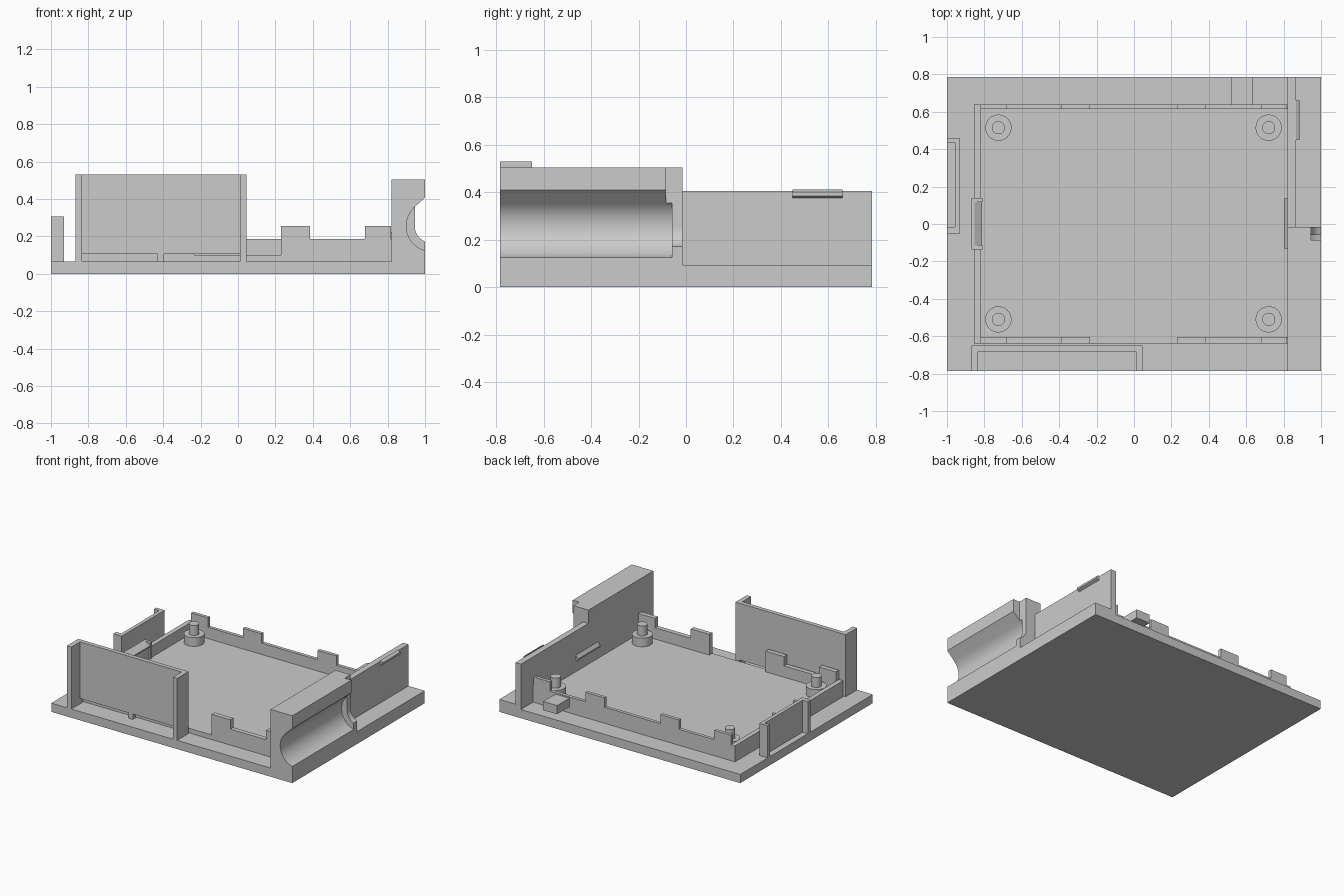
import bpy, bmesh, math

if "Cube" in bpy.data.objects:
    bpy.data.objects.remove(bpy.data.objects["Cube"])

grey = bpy.data.materials.new("light_grey")
grey.diffuse_color = (0.6, 0.6, 0.6, 1)
grey.use_nodes = True
grey.node_tree.nodes["Principled BSDF"].inputs["Base Color"].default_value = grey.diffuse_color


def finish(bm, name):
    bmesh.ops.recalc_face_normals(bm, faces=bm.faces)
    mesh = bpy.data.meshes.new(name)
    bm.to_mesh(mesh)
    bm.free()
    mesh.materials.append(grey)
    ob = bpy.data.objects.new(name, mesh)
    bpy.context.collection.objects.link(ob)
    return ob


def smooth(ob):
    bpy.ops.object.select_all(action='DESELECT')
    ob.select_set(True)
    bpy.context.view_layer.objects.active = ob
    bpy.ops.object.shade_smooth_by_angle(angle=math.radians(30))


def prism(name, pts, y0, y1):
    """Extrude an x-z profile from y0 to y1."""
    bm = bmesh.new()
    face = bm.faces.new([bm.verts.new((x, y0, z)) for x, z in pts])
    new = bmesh.ops.extrude_face_region(bm, geom=[face])["geom"]
    bmesh.ops.translate(bm, vec=(0, y1 - y0, 0),
                        verts=[v for v in new if isinstance(v, bmesh.types.BMVert)])
    return finish(bm, name)


def box(name, x0, x1, y0, y1, z0, z1):
    return prism(name, [(x0, z0), (x1, z0), (x1, z1), (x0, z1)], y0, y1)


def arc(r, a0, a1, n=24):
    """Arc around the cable groove axis."""
    return [(1.035 + r * math.cos(math.radians(a0 + (a1 - a0) * i / n)),
             0.255 + r * math.sin(math.radians(a0 + (a1 - a0) * i / n))) for i in range(n + 1)]


BASE, FLOOR, RIM, TAB = 0.065, 0.10, 0.185, 0.255

# base plate, raised inner floor and right ledge
box("base_plate", -1, 0.82, -0.785, 0.785, 0, BASE)
box("inner_floor", -0.82, 0.82, -0.64, 0.615, BASE, FLOOR)
box("right_ledge", 0.82, 1, -0.015, 0.785, 0, 0.093)

# rim around the floor, open in the middle of the front
box("left_rim", -0.855, -0.82, -0.64, 0.64, BASE, RIM)
box("back_rim", -0.82, 0.82, 0.615, 0.64, BASE, RIM)
box("front_rim_left", -0.82, -0.235, -0.64, -0.605, FLOOR, RIM)
box("front_rim_right", 0.23, 0.82, -0.64, -0.605, FLOOR, RIM)

# raised tabs on the rim
for x0, x1 in ((-0.82, -0.68), (-0.39, -0.235), (0.23, 0.385), (0.68, 0.817)):
    box("front_tab", x0, x1, -0.64, -0.605, RIM, TAB)
    box("back_tab", x0, x1, 0.615, 0.64, RIM, TAB)

# stand-offs with locating pins
for x in (-0.725, 0.72):
    for y in (-0.51, 0.515):
        bm = bmesh.new()
        bmesh.ops.create_circle(bm, cap_ends=True, segments=32, radius=0.07)
        bmesh.ops.translate(bm, verts=bm.verts, vec=(x, y, FLOOR))
        face = bm.faces[:][0]
        for step, scale in ((0.065, 1), (0, 0.5), (0.075, 1)):
            new = bmesh.ops.extrude_face_region(bm, geom=[face])["geom"]
            face = [f for f in new if isinstance(f, bmesh.types.BMFace)][0]
            for v in face.verts:
                v.co.x = x + (v.co.x - x) * scale
                v.co.y = y + (v.co.y - y) * scale
                v.co.z += step
        smooth(finish(bm, "standoff"))

# tall front panel, held between two posts above a thin gap
box("front_panel", -0.833, 0.01, -0.682, -0.65, 0.105, 0.53)
box("front_panel_post", -0.87, -0.833, -0.785, -0.65, BASE, 0.53)
box("front_panel_post", 0.01, 0.045, -0.785, -0.65, BASE, 0.53)
box("front_panel_foot", -0.43, -0.395, -0.682, -0.65, BASE, 0.105)

# left panel with end posts
box("left_panel", -0.957, -0.93, -0.015, 0.435, BASE, 0.305)
box("left_panel_post", -1, -0.93, -0.05, -0.015, BASE, 0.305)
box("left_panel_post", -1, -0.93, 0.435, 0.46, BASE, 0.305)

# right block with cable groove, top notch and narrow end wall
groove = arc(0.135, 255, 135)
smooth(prism("groove_block", [(0.82, 0), (1, 0)] + groove +
             [(1, 0.41), (1, 0.505), (0.82, 0.505)], -0.785, -0.085))
smooth(prism("groove_end", [(0.82, 0), (1, 0)] + groove +
             [(0.945, 0.355), (0.945, 0.505), (0.82, 0.505)], -0.085, -0.058))
smooth(prism("groove_end_wall", [(0.82, 0), (1, 0)] + arc(0.09, 247, 180) +
             [(0.945, 0.505), (0.82, 0.505)], -0.058, -0.015))

# right wall with outer catch
box("right_wall", 0.82, 0.865, -0.015, 0.785, 0.093, 0.405)
prism("right_wall_catch", [(0.865, 0.375), (0.885, 0.385), (0.885, 0.40), (0.865, 0.412)],
      0.45, 0.66)

# board clips on both sides
prism("right_clip", [(0.82, 0.18), (0.802, 0.19), (0.802, 0.2), (0.82, 0.225)], -0.13, 0.135)
box("left_clip_back", -0.87, -0.853, -0.135, 0.14, BASE, 0.225)
for y0, y1 in ((-0.135, -0.113), (0.118, 0.14)):
    box("left_clip_side", -0.853, -0.81, y0, y1, FLOOR, 0.225)
prism("left_clip_nub", [(-0.853, 0.18), (-0.813, 0.19), (-0.813, 0.2), (-0.853, 0.225)],
      -0.113, 0.118)

# small overhanging ledge at the back
box("back_ledge", 0.52, 0.635, 0.64, 0.785, 0.11, 0.175)
